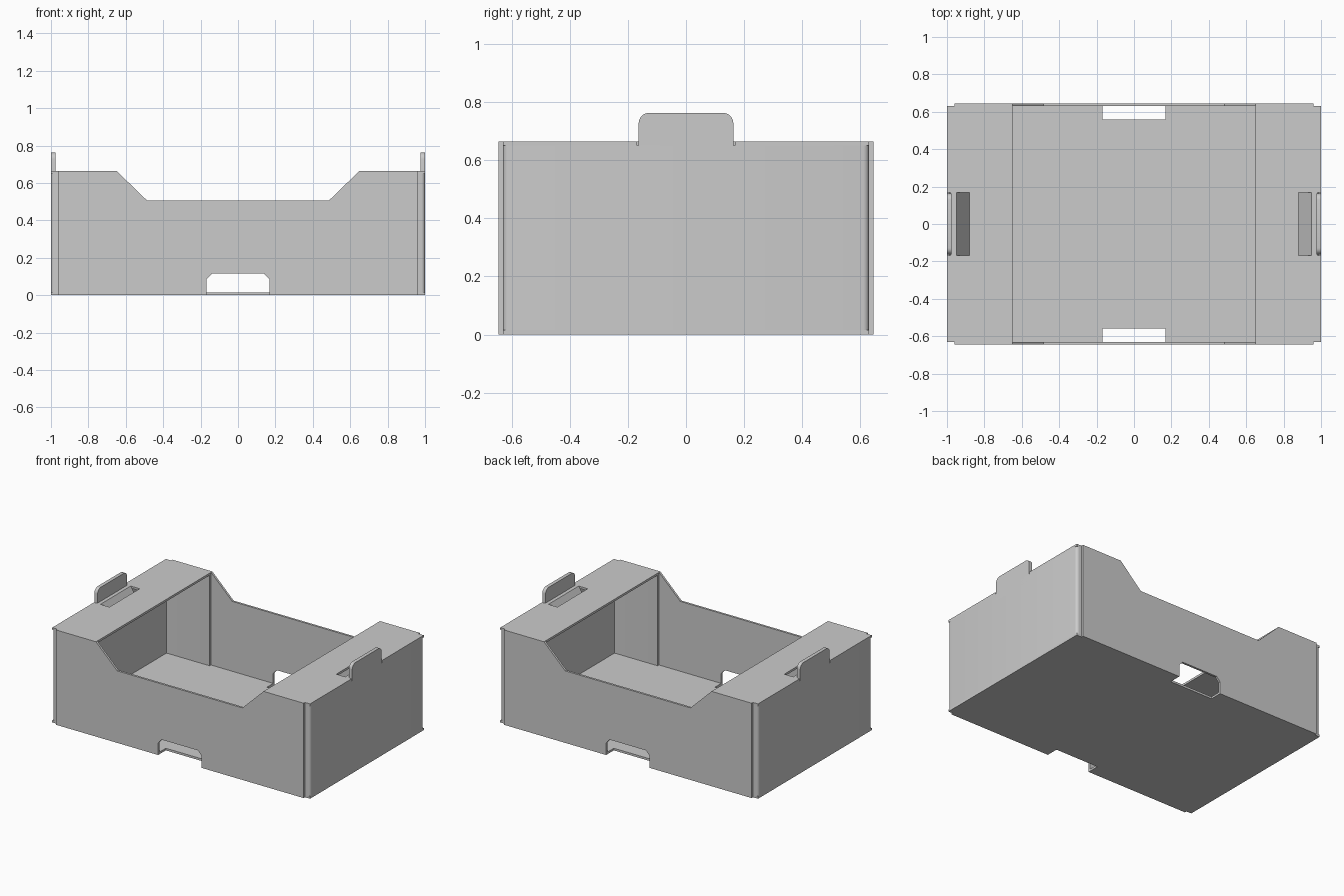
import bpy
import bmesh
import math
from mathutils import Vector

cube = bpy.data.objects.get("Cube")
if cube:
    bpy.data.objects.remove(cube, do_unlink=True)

T = 0.015            # board thickness
HX, HY = 1.0, 0.645  # outer half sizes
IY = HY - T          # inner face of the long walls
H = 0.665            # height of the corners
SHELF_X = 0.65       # inner edge of the shelves
SLOT = 0.168         # half width of slots and tabs

card = bpy.data.materials.new("grey card")
card.use_nodes = True
grey = (0.6, 0.6, 0.6, 1)
card.diffuse_color = grey
card.node_tree.nodes["Principled BSDF"].inputs["Base Color"].default_value = grey


def board(name, outline, axis, start, end):
    """Extrude a 2D outline along an axis between two positions."""
    place = {"x": lambda a, b: (start, a, b),
             "y": lambda a, b: (a, start, b),
             "z": lambda a, b: (a, b, start)}[axis]
    push = Vector([(end - start) * (axis == k) for k in "xyz"])
    bm = bmesh.new()
    face = bm.faces.new([bm.verts.new(place(*p)) for p in outline])
    grown = bmesh.ops.extrude_face_region(bm, geom=[face])["geom"]
    moved = [g for g in grown if isinstance(g, bmesh.types.BMVert)]
    bmesh.ops.translate(bm, verts=moved, vec=push)
    bmesh.ops.recalc_face_normals(bm, faces=bm.faces)
    mesh = bpy.data.meshes.new(name)
    bm.to_mesh(mesh)
    bm.free()
    mesh.materials.append(card)
    obj = bpy.data.objects.new(name, mesh)
    bpy.context.collection.objects.link(obj)
    bpy.ops.object.select_all(action="DESELECT")
    obj.select_set(True)
    bpy.context.view_layer.objects.active = obj
    bpy.ops.object.shade_smooth_by_angle(angle=math.radians(35))
    return obj


def arc(cx, cy, r, start, end, steps=5):
    angles = [math.radians(start + (end - start) * i / steps) for i in range(steps + 1)]
    return [(cx + r * math.cos(a), cy + r * math.sin(a)) for a in angles]


def mirrored(half):
    """Complete an outline by mirroring its first coordinate."""
    return half + [(-a, b) for a, b in reversed(half)]


def flipped(half):
    """Complete an outline by mirroring its second coordinate."""
    return half + [(a, -b) for a, b in reversed(half)]


# Floor with a notch at the middle of each long side
quarter = [(SLOT, 0.56), (SLOT, IY), (HX, IY)]
right = flipped(quarter)
board("floor", right + [(-a, -b) for a, b in right], "z", 0, T)

# Long walls: lowered rim and a chamfered hand hole open at the floor
wall = mirrored([(0.14, 0.115), (SLOT, 0.085), (SLOT, 0), (0.96, 0),
                 (0.96, H), (SHELF_X, H), (0.485, 0.505)])
board("front_wall", wall, "y", -HY, -IY)
board("back_wall", wall, "y", IY, HY)

# Ends: U-shaped wall with glued flaps, shelf, tab and slot flap
for side, s in (("left", 1), ("right", -1)):
    r = 0.02
    outer = [(SHELF_X, IY)] + arc(HX - r, IY - r, r, 90, 0)
    inner = arc(HX - r, IY - r, r - T, 0, 90) + [(SHELF_X, IY - T)]
    lower_outer = [(a, -b) for a, b in reversed(outer)]
    lower_inner = [(a, -b) for a, b in reversed(inner)]
    u_shape = outer + lower_outer + lower_inner + inner
    board(side + "_end_wall", [(s * a, b) for a, b in u_shape], "z", T, H - T)

    shelf = flipped([(SHELF_X, IY), (HX, IY), (HX, SLOT), (0.88, SLOT)])
    board(side + "_shelf", [(s * a, b) for a, b in shelf], "z", H - T, H)

    # Upright stacking tab with rounded top corners
    r = 0.035
    tab = mirrored([(0.163, 0.6)] + arc(0.163 - r, 0.763 - r, r, 0, 90))
    board(side + "_tab", tab, "x", s * 0.975, s * HX)

    # Strip behind the tab, folded down through the slot
    fold = [(0.98, H), (0.95, H), (0.88, 0.555), (0.892, 0.547),
            (0.958, H - T), (0.98, H - T)]
    board(side + "_slot_flap", [(s * a, b) for a, b in fold], "y", -SLOT, SLOT)
